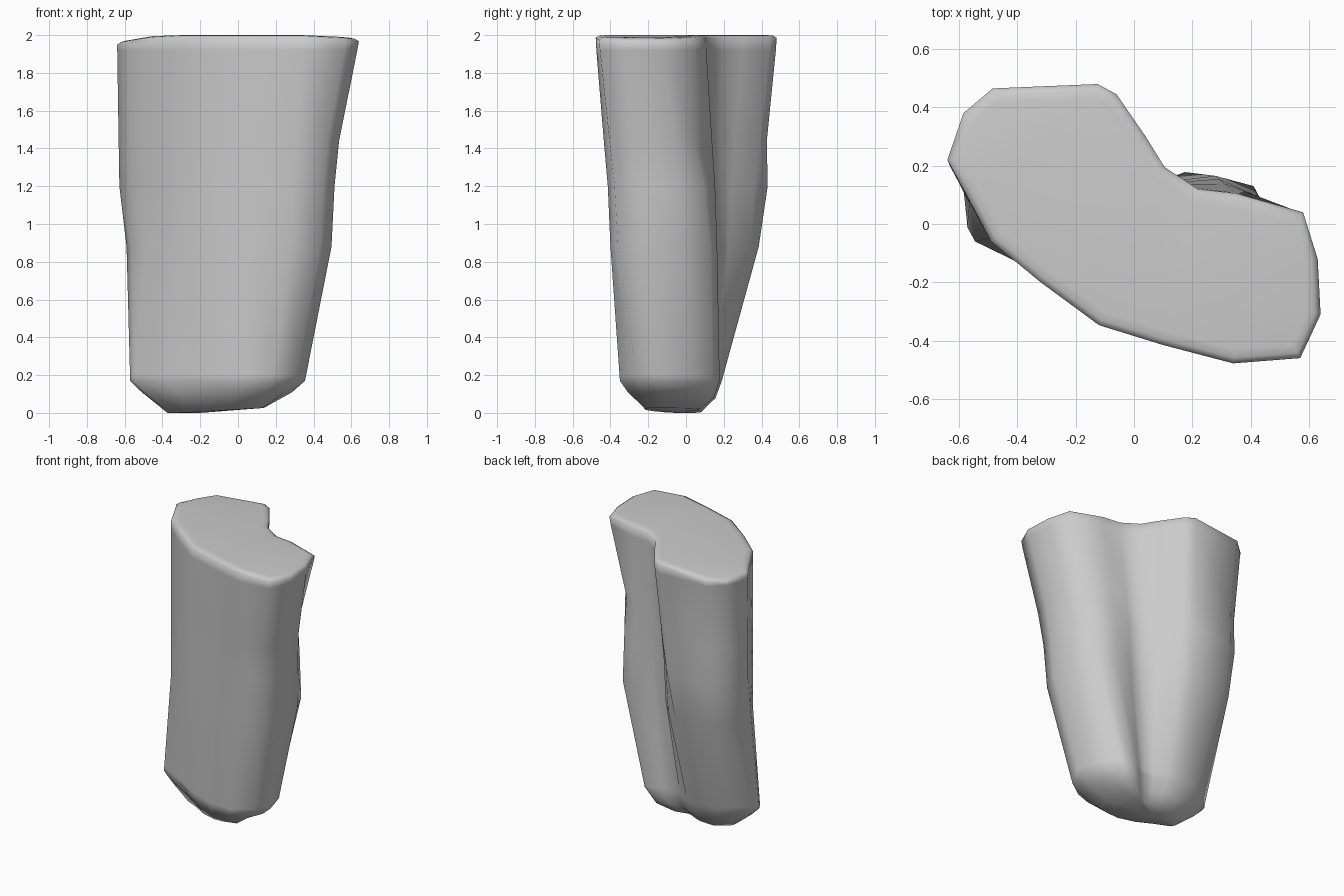
import bpy, bmesh
from mathutils import Vector

if "Cube" in bpy.data.objects:
    bpy.data.objects.remove(bpy.data.objects["Cube"])

# Matching outline points: top (z 1.97), waist (z 0.9), foot (z 0.17)
OUTLINE = [
    (.58, .04, .41, .13, .23, .14), (.63, -.12, .485, -.02, .31, .02),
    (.64, -.31, .495, -.22, .355, -.14), (.57, -.46, .435, -.36, .305, -.26),
    (.34, -.478, .28, -.40, .18, -.35), (.10, -.415, .06, -.38, .03, -.345),
    (-.12, -.347, -.15, -.31, -.17, -.27), (-.32, -.20, -.33, -.19, -.36, -.15),
    (-.49, -.06, -.495, -.05, -.545, -.06), (-.58, .11, -.565, .07, -.572, -.01),
    (-.64, .22, -.59, .17, -.562, .04), (-.585, .38, -.545, .305, -.475, .115),
    (-.485, .465, -.455, .375, -.38, .18), (-.125, .48, -.18, .385, -.21, .19),
    (-.06, .445, -.10, .345, -.13, .17), (.04, .30, .0, .23, -.05, .135),
    (.105, .195, .06, .15, .015, .12), (.22, .12, .15, .15, .08, .145),
    (.35, .105, .28, .165, .175, .178)]
top = [Vector(p[0:2]) for p in OUTLINE]
waist = [Vector(p[2:4]) for p in OUTLINE]
foot = [Vector(p[4:6]) for p in OUTLINE]


def inset(pts, d):
    """Move an outline inwards by d, whichever way it winds."""
    area = sum(a.x * b.y - b.x * a.y for a, b in zip(pts, pts[1:] + pts[:1]))
    out = []
    for i, p in enumerate(pts):
        t = (pts[(i + 1) % len(pts)] - pts[i - 1]).normalized()
        n = Vector((-t.y, t.x)) * (1 if area > 0 else -1)
        out.append(p + n * d)
    return out


bm = bmesh.new()


def ring(pts, height):
    return [bm.verts.new((p.x, p.y, height(p))) for p in pts]


def top_height(p):
    """Top surface, dropping at its left and right ends and back corner."""
    corner = .018 if p.x < -.4 and p.y > .3 else 0
    return 2 - .17 * max(0, -p.x - .42) - .1 * max(0, p.x - .45) - corner


# Upper body pinches slightly on the right-hand lobe
upper = [t.lerp(w, .55) for t, w in zip(top, waist)]
upper = [Vector((p.x * .955 if p.x > .4 else p.x, p.y)) for p in upper]
upper[0] = Vector((.44, .045))
upper[10] = Vector((-.632, .20))
high_waist = [t.lerp(w, .5) if t.x < -.1 and t.y > .1
              else t.lerp(w, .75) if t.x < -.4
              else u.lerp(w, .6) for t, w, u in zip(top, waist, upper)]
high_waist[10] = Vector((-.628, .195))
centre = Vector((-.13, -.05))
sole = [centre + (p - centre) * .55 for p in foot]
sole[3] = Vector((.13, -.2))
sole_mid = [centre + (p - centre) * .86 for p in foot]

rings = [
    ring(sole, lambda p: .018 + .06 * max(p.x, -.3)),
    ring(sole_mid, lambda p: .11 - .2 * max(p.y, 0)),
    ring(foot, lambda p: .17),
    ring([f.lerp(w, .04) for f, w in zip(foot, waist)], lambda p: .2),
    ring(waist, lambda p: .88),
    ring(high_waist, lambda p: 1.2),
    ring(upper, lambda p: 1.44),
    ring([t.lerp(u, .08) for t, u in zip(top, upper)], lambda p: 1.92),
    ring(top, lambda p: top_height(p) - .014),
    ring(inset(top, .02), lambda p: top_height(p) - .003),
    ring(inset(top, .05), top_height),
]
for a, b in zip(rings, rings[1:]):
    for i in range(len(a)):
        j = (i + 1) % len(a)
        bm.faces.new((a[i], a[j], b[j], b[i]))

# Top cap and slightly pointed underside
bm.faces.new(rings[-1])
tip = bm.verts.new((-.2, -.02, 0))
for a, b in zip(rings[0], rings[0][1:] + rings[0][:1]):
    bm.faces.new((a, b, tip))
bmesh.ops.recalc_face_normals(bm, faces=bm.faces)

mesh = bpy.data.meshes.new("stone_pillar")
bm.to_mesh(mesh)
bm.free()
mesh.shade_smooth()
bpy.context.collection.objects.link(bpy.data.objects.new("stone_pillar", mesh))
